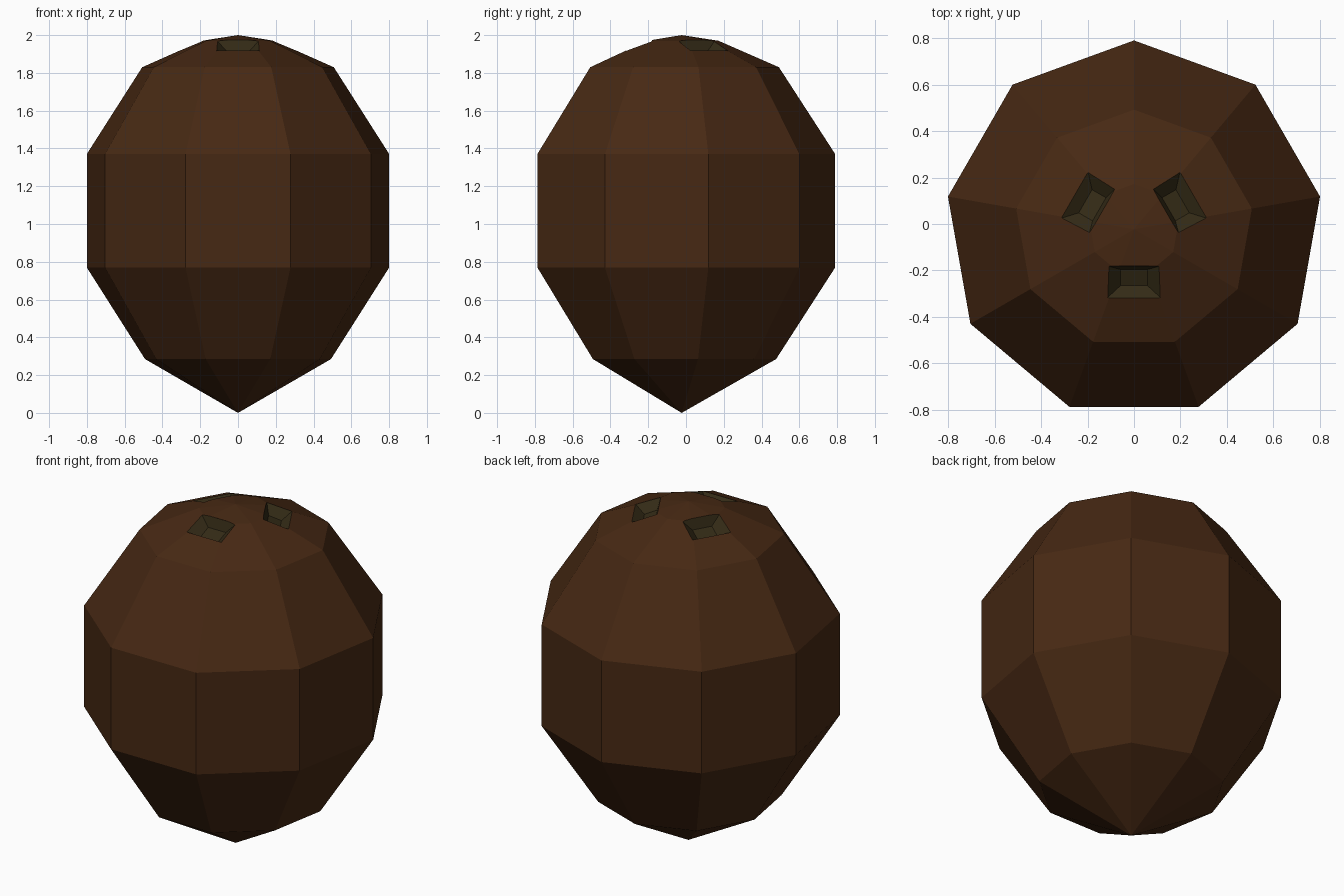
import bpy, bmesh, math
from mathutils import Vector, Matrix

if "Cube" in bpy.data.objects:
    bpy.data.objects.remove(bpy.data.objects["Cube"])

SIDES = 9
CENTRE_Y = -0.023


def material(name, rgb):
    m = bpy.data.materials.new(name)
    m.diffuse_color = (*rgb, 1)
    m.use_nodes = True
    m.node_tree.nodes["Principled BSDF"].inputs["Base Color"].default_value = m.diffuse_color
    return m


shell = material("brown husk", (0.062, 0.0215, 0.0065))
hollow = material("dark olive pit", (0.034, 0.024, 0.008))


def add_object(name, bm):
    bmesh.ops.recalc_face_normals(bm, faces=bm.faces[:])
    me = bpy.data.meshes.new(name)
    bm.to_mesh(me)
    bm.free()
    me.materials.append(shell)
    me.materials.append(hollow)
    ob = bpy.data.objects.new(name, me)
    ob.location.y = CENTRE_Y
    bpy.context.collection.objects.link(ob)
    return ob


# Husk: nine-sided lathe of (radius, height), pointed at both ends
profile = [(0.5, 0.285), (0.813, 0.77), (0.813, 1.37), (0.515, 1.83), (0.195, 1.97)]
bm = bmesh.new()
rings = []
for r, z in profile:
    angles = [math.pi / 2 + 2 * math.pi * i / SIDES for i in range(SIDES)]
    rings.append([bm.verts.new((r * math.cos(a), r * math.sin(a), z)) for a in angles])
bottom, top = bm.verts.new((0, 0, 0)), bm.verts.new((0, 0, 2))
for i in range(SIDES):
    j = (i + 1) % SIDES
    bm.faces.new((bottom, rings[0][j], rings[0][i]))
    bm.faces.new((top, rings[-1][i], rings[-1][j]))
    for lo, hi in zip(rings, rings[1:]):
        bm.faces.new((lo[i], lo[j], hi[j], hi[i]))
husk = add_object("husk", bm)

# Three tapered pits in the crown, 120 degrees apart
rim = [Vector(p) for p in ((0.157, -0.115, 1.974), (0.295, -0.115, 1.918),
                           (0.295, 0.115, 1.918), (0.157, 0.115, 1.974))]
mid = sum(rim, Vector()) / 4
normal = Vector((0.056, 0, 0.138)).normalized()
layers = [[mid + (p - mid) * 0.5 - normal * 0.05 for p in rim],
          rim,
          [p + normal * 0.06 for p in rim]]
bm = bmesh.new()
for angle in (-90, 30, 150):
    turn = Matrix.Rotation(math.radians(angle), 3, 'Z')
    loops = [[bm.verts.new(turn @ p) for p in layer] for layer in layers]
    bm.faces.new(loops[0])
    bm.faces.new(loops[-1])
    for lo, hi in zip(loops, loops[1:]):
        for i in range(4):
            j = (i + 1) % 4
            bm.faces.new((lo[i], lo[j], hi[j], hi[i]))
for f in bm.faces:
    f.material_index = 1
cutter = add_object("pit_cutter", bm)
cutter.hide_render = True

# Carve the pits, keeping the pit colour on the cut faces
mod = husk.modifiers.new("pits", 'BOOLEAN')
mod.operation = 'DIFFERENCE'
mod.solver = 'EXACT'
mod.object = cutter
bpy.context.view_layer.objects.active = husk
husk.select_set(True)
bpy.ops.object.modifier_apply(modifier=mod.name)
bpy.data.objects.remove(cutter)
